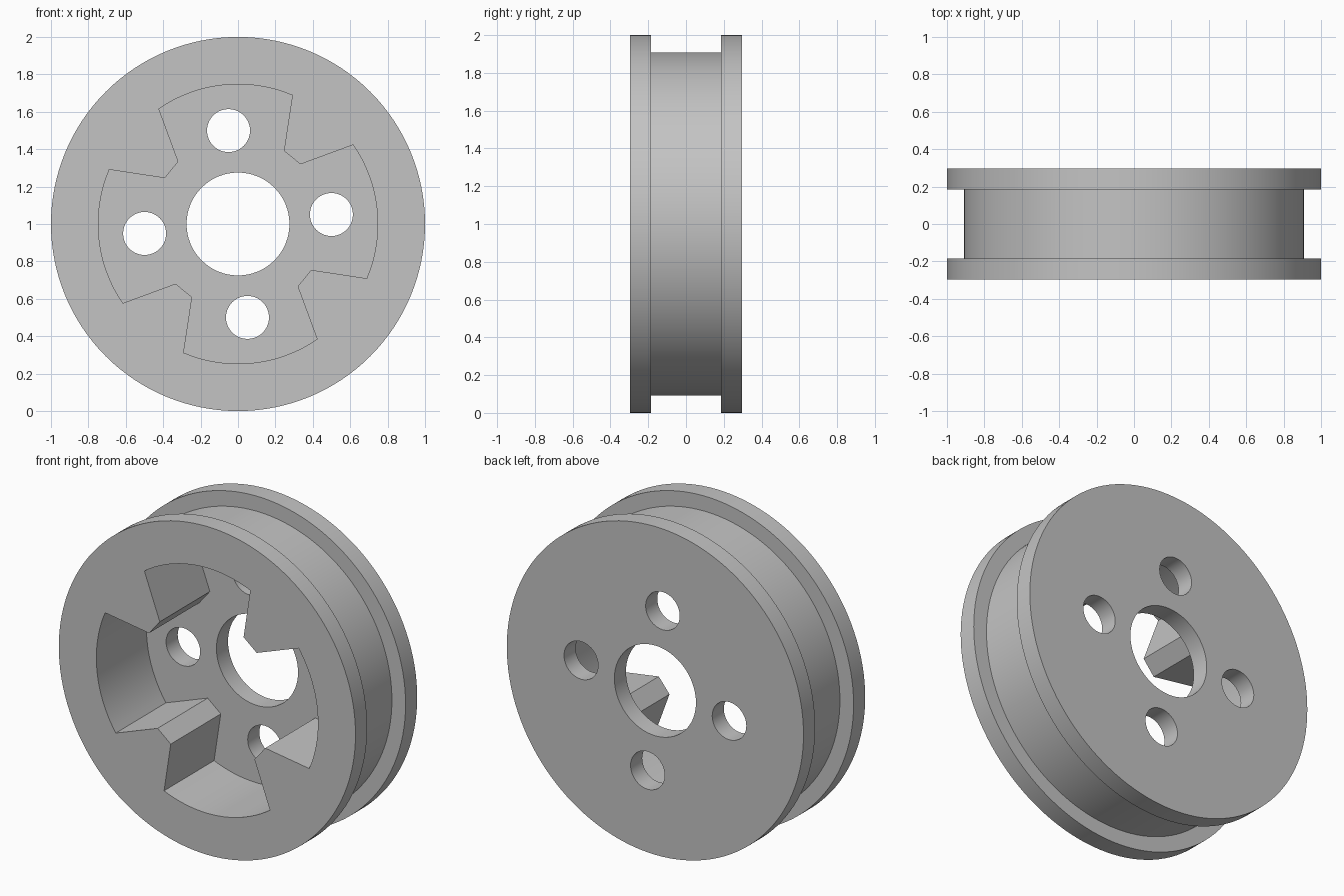
import bpy, bmesh
from math import cos, sin, radians, tau

cube = bpy.data.objects.get("Cube")
if cube:
    bpy.data.objects.remove(cube, do_unlink=True)

CZ = 1.0                 # axle height
HALF = 0.297             # half thickness
GROOVE = 0.185           # half width of the rim groove, and recess floor
TWIST = 5.8              # rotation of the four-lobed pattern, degrees

gray = bpy.data.materials.new("plain gray")
gray.use_nodes = True
gray.diffuse_color = (0.55, 0.55, 0.55, 1)
gray.node_tree.nodes["Principled BSDF"].inputs["Base Color"].default_value = (0.55, 0.55, 0.55, 1)


def polar(r, deg):
    return r * cos(radians(deg)), r * sin(radians(deg))


def circle(r, n, cx=0, cz=0):
    return [(cx + r * cos(tau * i / n), cz + r * sin(tau * i / n)) for i in range(n)]


def loft(name, sections):
    """Capped solid through matching (outline, y) sections along the axle."""
    bm = bmesh.new()
    rings = [[bm.verts.new((x, y, z + CZ)) for x, z in pts] for pts, y in sections]
    for a, b in zip(rings, rings[1:]):
        for i in range(len(a)):
            j = (i + 1) % len(a)
            bm.faces.new((a[i], a[j], b[j], b[i]))
    bm.faces.new(rings[0])
    bm.faces.new(rings[-1])
    bmesh.ops.recalc_face_normals(bm, faces=bm.faces)
    mesh = bpy.data.meshes.new(name)
    bm.to_mesh(mesh)
    bm.free()
    mesh.materials.append(gray)
    obj = bpy.data.objects.new(name, mesh)
    bpy.context.collection.objects.link(obj)
    return obj


# Wheel body: two flanges with a groove between them
outer, inner = circle(1.0, 128), circle(0.908, 128)
wheel = loft("wheel_body", [(outer, -HALF), (outer, -GROOVE), (inner, -GROOVE),
                            (inner, GROOVE), (outer, GROOVE), (outer, HALF)])

# Front recess: four lobes separated by blunt wedge teeth
lobes = []
for k in range(4):
    mid = TWIST + 90 * k
    lobes.append(polar(0.462, mid - 37.9))
    lobes += [polar(0.747, mid + 28.7 * (i / 10 - 1)) for i in range(21)]
    lobes.append(polar(0.462, mid + 37.9))
cutters = [loft("recess_cutter", [(lobes, -HALF - 0.1), (lobes, GROOVE)])]

# Centre bore and four bolt holes through the back wall
holes = [("bore_cutter", circle(0.275, 64))]
for k in range(4):
    holes.append((f"bolt_cutter_{k + 1}", circle(0.115, 40, *polar(0.502, TWIST + 90 * k))))
cutters += [loft(name, [(pts, 0.0), (pts, HALF + 0.1)]) for name, pts in holes]

# Cut everything out of the body
bpy.context.view_layer.objects.active = wheel
for cutter in cutters:
    mod = wheel.modifiers.new(cutter.name, "BOOLEAN")
    mod.operation = "DIFFERENCE"
    mod.solver = "EXACT"
    mod.object = cutter
    bpy.ops.object.modifier_apply(modifier=mod.name)
for cutter in cutters:
    bpy.data.objects.remove(cutter, do_unlink=True)

# Smooth round walls, crisp rims
bpy.ops.object.select_all(action="DESELECT")
wheel.select_set(True)
bpy.ops.object.shade_smooth_by_angle(angle=radians(25))
